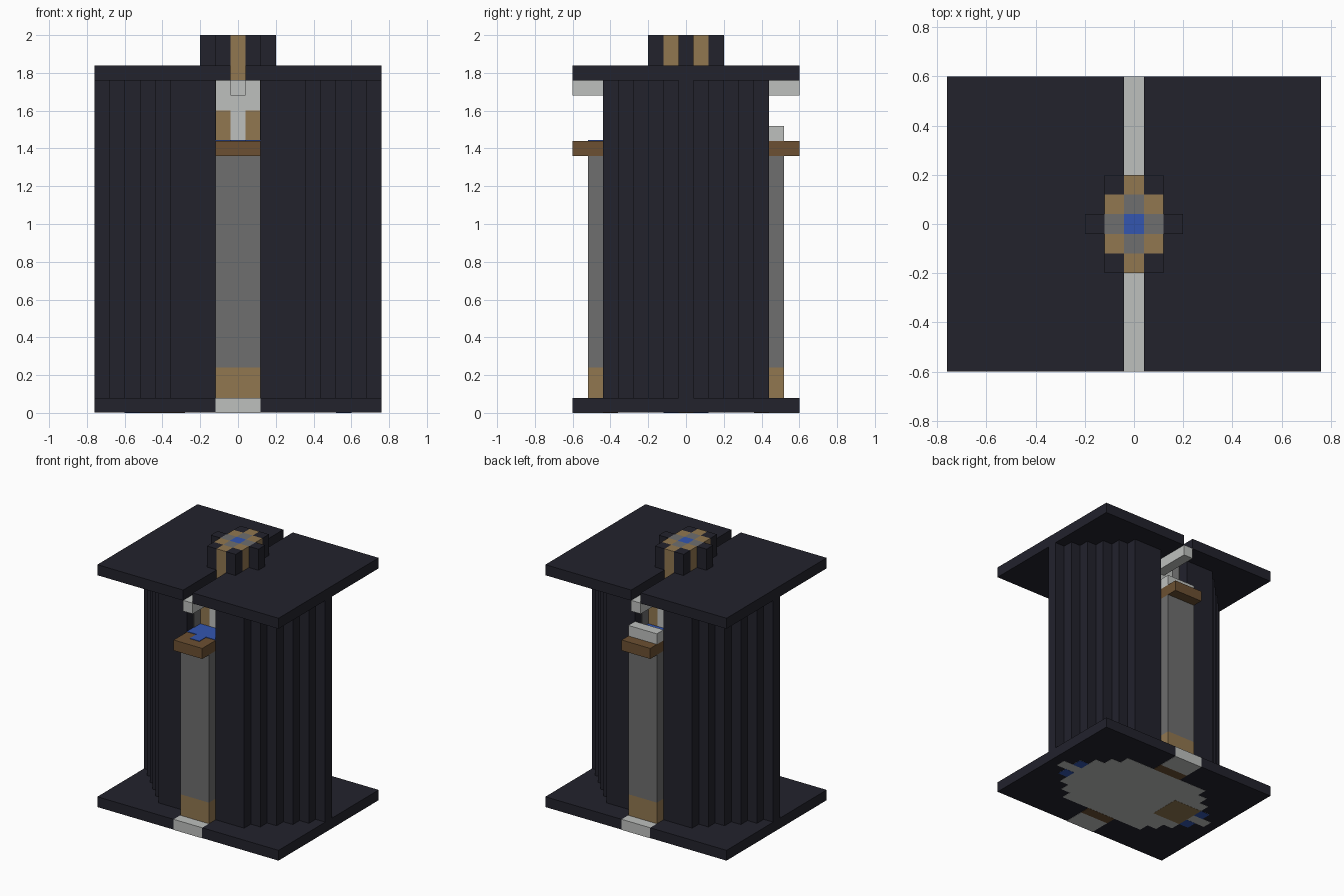
import bpy
import bmesh

cube = bpy.data.objects.get("Cube")
if cube:
    bpy.data.objects.remove(cube, do_unlink=True)

U = 0.08   # one block
E = 0.004  # inlay thickness


def linear(c):
    c /= 255
    return c / 12.92 if c <= 0.04045 else ((c + 0.055) / 1.055) ** 2.4


def material(name, *rgb):
    m = bpy.data.materials.new(name)
    col = [linear(c) for c in rgb] + [1.0]
    m.diffuse_color = col
    m.use_nodes = True
    bsdf = next(n for n in m.node_tree.nodes if n.type == 'BSDF_PRINCIPLED')
    bsdf.inputs["Base Color"].default_value = col
    return m


DARK = material("dark slate", 34, 34, 44)
GRAY = material("mid gray", 110, 110, 110)
LIGHT = material("light gray", 190, 192, 190)
TAN = material("tan", 145, 119, 80)
BROWN = material("brown", 108, 80, 50)
BLUE = material("blue", 51, 86, 176)


def prism(name, outline, z0, z1, mat):
    """Extrude a closed outline upward."""
    bm = bmesh.new()
    face = bm.faces.new([bm.verts.new((x, y, z0)) for x, y in outline])
    ext = bmesh.ops.extrude_face_region(bm, geom=[face])
    top = [v for v in ext["geom"] if isinstance(v, bmesh.types.BMVert)]
    bmesh.ops.translate(bm, vec=(0, 0, z1 - z0), verts=top)
    bmesh.ops.recalc_face_normals(bm, faces=bm.faces)
    me = bpy.data.meshes.new(name)
    bm.to_mesh(me)
    bm.free()
    me.materials.append(mat)
    ob = bpy.data.objects.new(name, me)
    bpy.context.collection.objects.link(ob)
    return ob


def box(name, x0, x1, y0, y1, z0, z1, mat):
    return prism(name, [(x0, y0), (x1, y0), (x1, y1), (x0, y1)], z0, z1, mat)


def four_way(q):
    """Mirror a quarter outline in both axes."""
    left = [(-x, y) for x, y in reversed(q)]
    return q + left + [(-x, -y) for x, y in q] + [(x, -y) for x, y in reversed(q)]


def stairs(x):
    """Quarter outline of the stepped body."""
    y = U / 2
    pts = [(x, y)]
    while x > 0.37:
        x -= U
        pts += [(x, y), (x, y + U)]
        y += U
    return pts


# Base plate and stepped body with a niche at front and back
prism("base_plate", four_way([(0.76, 0.6), (0.12, 0.6), (0.12, 0.44)]), E / 2, U, DARK)
prism("body_lower", four_way(stairs(0.76)), U, 1.44, DARK)
prism("body_upper", four_way(stairs(0.76) + [(0.12, 0.44), (0.12, 0.28)]), 1.44, 1.76, DARK)

# Inlays under the base
prism("base_inlay", four_way(stairs(0.68)), E / 4, U / 2, LIGHT)
box("base_square_inlay", -0.52, -0.28, -0.12, 0.12, 0, E, TAN)
for sx in (-1, 1):
    for sy in (-1, 1):
        x, y = sx * 7 * U, sy * U
        box("base_blue_inlay", x - U / 2, x + U / 2, y - U / 2, y + U / 2, 0, E, BLUE)

# Top plate in two halves with a beam below the slot
for side, x0, x1 in (("right", -0.76, -0.04), ("left", 0.04, 0.76)):
    box("top_plate_" + side, x0, x1, -0.6, 0.6, 1.76, 1.84, DARK)
box("beam", -0.04, 0.04, -0.6, 0.6, 1.68, 1.762, LIGHT)


# Parts repeated at the front and the back
for side, s in (("front", -1), ("back", 1)):
    def part(name, x0, x1, y0, y1, z0, z1, mat):
        a, b = sorted((s * y0, s * y1))
        return box(side + "_" + name, x0, x1, a, b, z0, z1, mat)

    part("foot", -0.12, 0.12, 0.44, 0.6, 0, U, LIGHT)
    part("foot_inlay", -0.12, 0.12, 0.36, 0.44, 0, E, BROWN)
    part("column_base", -0.12, 0.12, 0.44, 0.52, U, 0.24, TAN)
    part("column", -0.12, 0.12, 0.44, 0.52, 0.24, 1.36, GRAY)
    part("shelf", -0.12, 0.12, 0.44, 0.6, 1.36, 1.44, BROWN)
    # Niche lining
    part("niche_floor", -0.12, 0.12, 0.28, 0.44, 1.44, 1.44 + E, BLUE)
    part("niche_header", -0.12, 0.12, 0.278, 0.284, 1.6, 1.76, LIGHT)
    part("niche_post", -0.04, 0.04, 0.278, 0.284, 1.44, 1.6, LIGHT)
    for x in (-U, U):
        part("niche_panel", x - U / 2, x + U / 2, 0.278, 0.284, 1.44, 1.6, TAN)
        w = 1.5 * x
        part("niche_side", min(w, w * 0.97), max(w, w * 0.97), 0.28, 0.36, 1.44, 1.76, GRAY)

# Blue tile on the front shelf, step on the back shelf
box("front_shelf_tile", -0.04, 0.04, -0.52, -0.44, 1.44, 1.44 + E, BLUE)
box("back_step", -0.12, 0.12, 0.44, 0.52, 1.44, 1.52, LIGHT)

# Knob: blocks coloured by their place in the grid
for i in range(-2, 3):
    for j in range(-2, 3):
        if abs(i) == 2 and j != 0:
            continue
        if i == 0 and j == 0:
            mat = BLUE
        elif abs(i) + abs(j) == 1:
            mat = GRAY
        elif abs(i) == abs(j) or i == 0:
            mat = TAN
        else:
            mat = DARK
        z0 = 1.76 if i == 0 else 1.84
        box("knob_block", (i - 0.5) * U, (i + 0.5) * U, (j - 0.5) * U, (j + 0.5) * U, z0, 2.0, mat)
